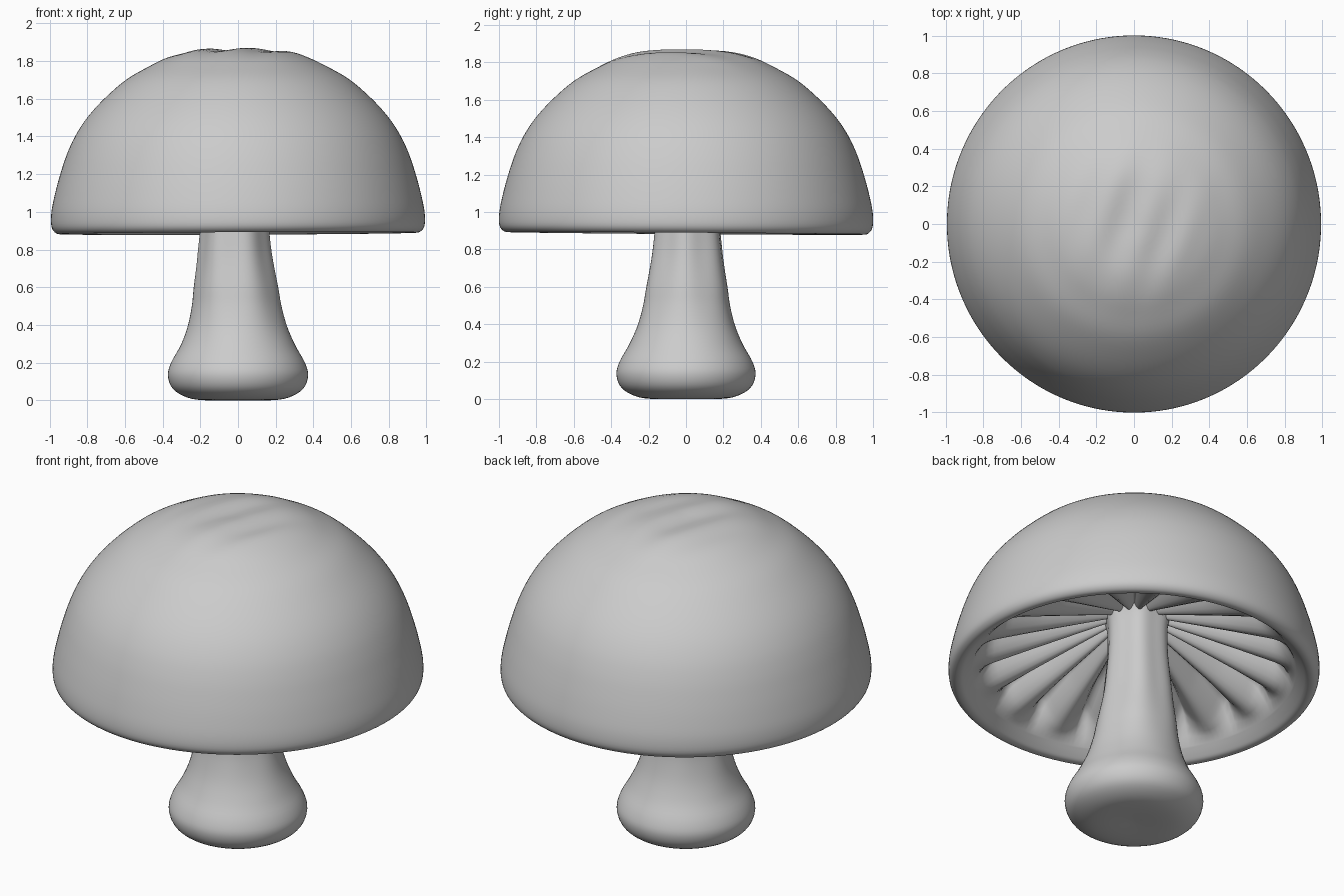
import bpy, math

if "Cube" in bpy.data.objects:
    bpy.data.objects.remove(bpy.data.objects["Cube"])

mat = bpy.data.materials.new("mushroom grey")
mat.diffuse_color = (0.6, 0.6, 0.6, 1)
mat.use_nodes = True
mat.node_tree.nodes["Principled BSDF"].inputs["Base Color"].default_value = mat.diffuse_color


def smooth_profile(pts, steps):
    """Catmull-Rom curve through (r, z) points."""
    out = []
    p = [pts[0]] + pts + [pts[-1]]
    for i in range(1, len(p) - 2):
        for s in range(steps):
            t = s / steps
            out.append(tuple(
                0.5 * (2 * b + (c - a) * t + (2 * a - 5 * b + 4 * c - d) * t * t
                       + (3 * b - a - 3 * c + d) * t ** 3)
                for a, b, c, d in zip(p[i - 1], p[i], p[i + 1], p[i + 2])))
    return out + [pts[-1]]


def lathe(name, profile, segs, shape):
    """Revolve a profile; shape(r, z, angle, ring) returns the final point."""
    verts, faces = [], []
    for k, (r, z) in enumerate(profile):
        for j in range(segs):
            verts.append(shape(r, z, 2 * math.pi * j / segs, k))
    n = len(profile)
    for k in range(n - 1):
        for j in range(segs):
            a, b = k * segs + j, k * segs + (j + 1) % segs
            faces.append((a, b, b + segs, a + segs))
    # close both poles with a cap face
    faces.append(tuple(reversed(range(segs))))
    faces.append(tuple(range((n - 1) * segs, n * segs)))
    me = bpy.data.meshes.new(name)
    me.from_pydata(verts, [], faces)
    me.materials.append(mat)
    for f in me.polygons:
        f.use_smooth = True
    ob = bpy.data.objects.new(name, me)
    bpy.context.collection.objects.link(ob)
    return ob


# Cap: gilled underside first, then lip, then dome up to the crown
GILLS = 18
under = [(0.06 + 0.03 * i, 1.27 - 0.0115 * i) for i in range(27)]
lip = smooth_profile([(0.865, 0.945), (0.90, 0.91), (0.93, 0.888), (0.965, 0.89),
                      (0.99, 0.925), (0.99, 1.0), (0.97, 1.1), (0.943, 1.2),
                      (0.91, 1.3), (0.865, 1.4), (0.80, 1.5), (0.71, 1.6),
                      (0.595, 1.7), (0.475, 1.77), (0.37, 1.82), (0.26, 1.85),
                      (0.13, 1.86), (0.01, 1.86)], 4)


def cap_shape(r, z, a, k):
    x, y = r * math.cos(a), r * math.sin(a)
    if k < len(under):
        # rounded radial gills with narrow grooves, pointed at the outer end
        ridge = abs(math.cos(GILLS / 2 * a)) ** 0.9
        ramp = min(1, max(0, (0.86 - r) / 0.09))
        z += 0.13 * min(1, r / 0.55) * ramp * (1 - ridge)
    elif z < 1.0:
        # slightly uneven rim
        z += 0.007 * math.sin(a + 2.6) * (1.0 - z) / 0.1
    elif z > 1.6:
        # soft diagonal wrinkles on the crown
        u, v = 0.87 * x - 0.5 * y, 0.5 * x + 0.87 * y
        fall = math.exp(-(u / 0.3) ** 4 - (v / 0.26) ** 2)
        z += 0.009 * math.sin(26 * u + 5 * v) * fall
    return (x, y * 1.008, z)


lathe("cap", under + lip, GILLS * 10, cap_shape)

# Stem: bulbous foot, tapering and faintly fluted towards the cap
stem = smooth_profile([(0.01, 0.005), (0.17, 0.0), (0.27, 0.015), (0.345, 0.06),
                       (0.372, 0.13), (0.355, 0.2), (0.305, 0.29), (0.263, 0.39),
                       (0.235, 0.5), (0.22, 0.6), (0.195, 0.75), (0.178, 0.9),
                       (0.165, 1.05), (0.165, 1.2), (0.19, 1.3)], 4)


def stem_shape(r, z, a, k):
    up = max(0, min(1, (z - 0.3) / 0.5))
    r *= 1 + 0.035 * up * math.cos(6 * a + 0.5)
    return (r * math.cos(a) - 0.018 * up, r * math.sin(a) + 0.008 * up, z)


lathe("stem", stem, 64, stem_shape)
